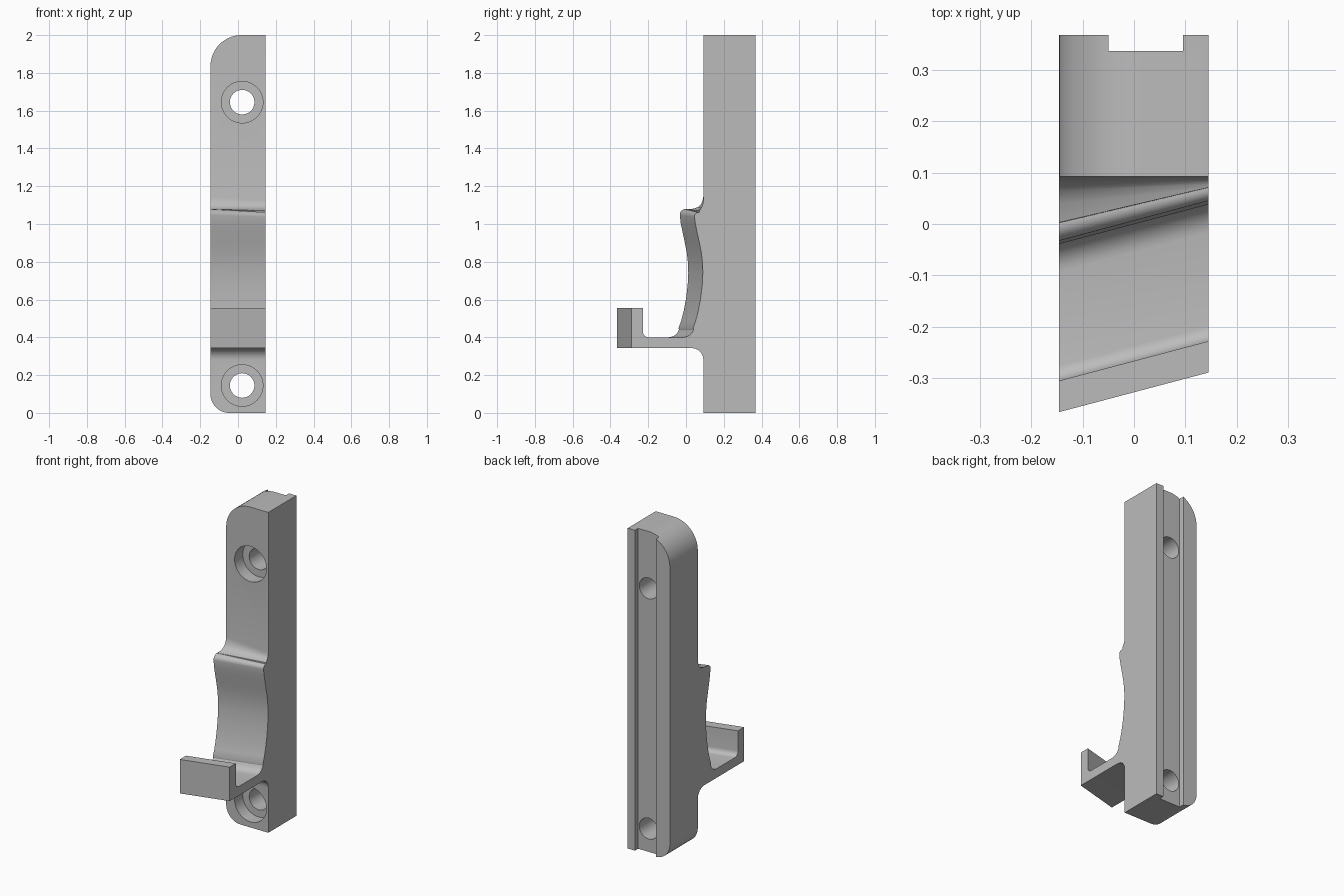
import bpy
import bmesh
from math import sin, cos, pi, radians

if "Cube" in bpy.data.objects:
    bpy.data.objects.remove(bpy.data.objects["Cube"])

# Plain grey material
grey = bpy.data.materials.new("plain grey")
grey.use_nodes = True
colour = (0.5, 0.5, 0.5, 1)
grey.diffuse_color = colour
grey.node_tree.nodes["Principled BSDF"].inputs["Base Color"].default_value = colour

LEFT, RIGHT = 0.145, -0.146
FRONT, BACK = 0.092, 0.368


def arc(cx, cy, r, start, end, n=10):
    """Points along an arc, angles in degrees."""
    angles = [radians(start + (end - start) * i / n) for i in range(n + 1)]
    return [(cx + r * cos(a), cy + r * sin(a)) for a in angles]


def loft(name, ring_a, ring_b):
    """Closed solid between two matching rings of 3D points."""
    bm = bmesh.new()
    a = [bm.verts.new(p) for p in ring_a]
    b = [bm.verts.new(p) for p in ring_b]
    bm.faces.new(a)
    bm.faces.new(b[::-1])
    for i in range(len(a)):
        j = (i + 1) % len(a)
        bm.faces.new((a[i], b[i], b[j], a[j]))
    bmesh.ops.recalc_face_normals(bm, faces=bm.faces)
    mesh = bpy.data.meshes.new(name)
    bm.to_mesh(mesh)
    bm.free()
    obj = bpy.data.objects.new(name, mesh)
    bpy.context.collection.objects.link(obj)
    mesh.materials.append(grey)
    return obj


def prism(name, outline, y0, y1):
    """Extrude an x-z outline from y0 to y1."""
    return loft(name, [(x, y0, z) for x, z in outline], [(x, y1, z) for x, z in outline])


def combine(target, tool, operation):
    mod = target.modifiers.new(tool.name, "BOOLEAN")
    mod.operation, mod.object, mod.solver = operation, tool, "EXACT"
    bpy.context.view_layer.objects.active = target
    bpy.ops.object.modifier_apply(modifier=mod.name)
    bpy.data.objects.remove(tool)


# Mounting bar with one pair of rounded corners
TOP_R, LOW_R = 0.165, 0.1
outline = [(LEFT, 0), (LEFT, 2)]
outline += arc(RIGHT + TOP_R, 2 - TOP_R, TOP_R, 90, 180, 16)
outline += arc(RIGHT + LOW_R, LOW_R, LOW_R, 180, 270, 12)
bracket = prism("hook_bracket", outline, FRONT, BACK)


# Slanted hook: the profile slides backwards towards the left side
def hook_profile(shift, crest):
    moving = arc(-0.01, 1.04, 0.022, 80, 185, 8)                    # crest
    moving += [(-0.028, 1.005), (-0.019, 0.96), (-0.006, 0.9), (0.004, 0.85),
               (0.011, 0.79), (0.012, 0.74), (0.009, 0.68), (0.001, 0.61),
               (-0.012, 0.54), (-0.025, 0.49), (-0.039, 0.45)]      # cradle
    moving += arc(-0.094, 0.46, 0.06, -20, -90, 6)                  # floor
    moving += arc(-0.275, 0.43, 0.03, 270, 180, 6)
    moving += [(-0.305, 0.555), (-0.366, 0.555), (-0.366, 0.343)]   # lip
    points = crest + [(y + shift, z) for y, z in moving]
    points += arc(0.03, 0.281, 0.062, 90, 0, 8)                     # lower fillet
    return points + [(0.2, 0.281), (0.2, crest[0][1])]


far_crest = [(FRONT, 1.145), (0.088, 1.125), (0.08, 1.105), (0.065, 1.09), (0.04, 1.081), (0.003, 1.079)]
near_crest = [(FRONT, 1.125), (0.09, 1.11), (0.087, 1.1), (0.083, 1.09), (0.077, 1.08), (0.071, 1.07)]
far = [(RIGHT, y, z) for y, z in hook_profile(0, far_crest)]
near = [(LEFT, y, z) for y, z in hook_profile(0.077, near_crest)]
# Soften the outer crest into the upper fillet
crest_arc = arc(-0.003, 1.049, 0.03, 80, 185, 8)
for i, (y, z) in enumerate(crest_arc):
    far[len(far_crest) + i] = (RIGHT, y, z)
combine(bracket, loft("hook", far, near), "UNION")

# Groove along the back
groove = [(-0.05, -0.1), (0.095, -0.1), (0.095, 2.1), (-0.05, 2.1)]
combine(bracket, prism("back_groove", groove, 0.337, 0.5), "DIFFERENCE")

# Counterbored screw holes
for z in (0.145, 1.645):
    for radius, end in ((0.065, 0.5), (0.11, FRONT + 0.08)):
        circle = arc(0.022, z, radius, 0, 360, 48)[:-1]
        combine(bracket, prism("screw_hole", circle, -0.05 if z > 1 else 0.05, end), "DIFFERENCE")

bpy.ops.object.select_all(action="DESELECT")
bracket.select_set(True)
bpy.context.view_layer.objects.active = bracket
bpy.ops.object.shade_smooth_by_angle(angle=radians(30))
